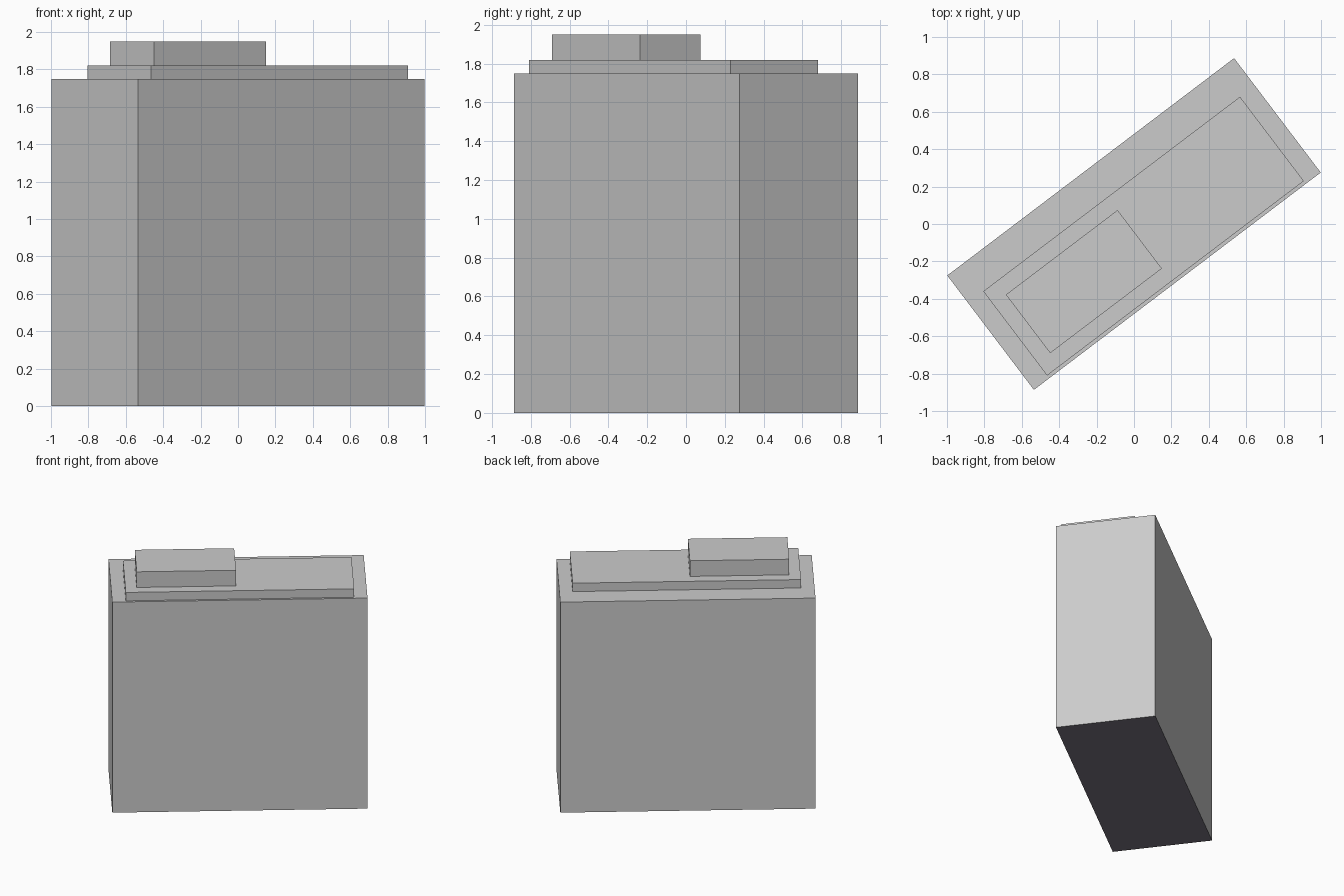
import bpy
import bmesh
from math import radians
from mathutils import Matrix

default = bpy.data.objects.get("Cube")
if default:
    bpy.data.objects.remove(default, do_unlink=True)

TURN = Matrix.Rotation(radians(37.15), 4, 'Z')


def make_material(name, color):
    mat = bpy.data.materials.new(name)
    mat.use_nodes = True
    mat.diffuse_color = color
    mat.node_tree.nodes["Principled BSDF"].inputs["Base Color"].default_value = color
    return mat


wall_grey = make_material("light grey", (0.6, 0.6, 0.6, 1))
base_grey = make_material("dark violet grey", (0.19, 0.175, 0.216, 1))


def block(name, center, size, bottom, top):
    """Flat-sided box turned to the shared building angle."""
    bm = bmesh.new()
    bmesh.ops.create_cube(bm, size=1)
    bmesh.ops.scale(bm, vec=(*size, top - bottom), verts=bm.verts)
    bmesh.ops.transform(bm, matrix=TURN, verts=bm.verts)
    bmesh.ops.translate(bm, vec=(*center, (top + bottom) / 2), verts=bm.verts)
    bm.normal_update()
    # Only the underside resting on the ground is dark
    for face in bm.faces:
        face.material_index = int(bottom == 0 and face.normal.z < -0.5)
    mesh = bpy.data.meshes.new(name)
    bm.to_mesh(mesh)
    bm.free()
    mesh.materials.append(wall_grey)
    mesh.materials.append(base_grey)
    obj = bpy.data.objects.new(name, mesh)
    bpy.context.collection.objects.link(obj)
    return obj


# Main body, low raised roof, and rooftop room
block("main_building", (0, 0), (1.924, 0.767), 0, 1.75)
block("roof_platform", (0.051, -0.065), (1.722, 0.565), 1.75, 1.82)
block("rooftop_room", (-0.268, -0.308), (0.749, 0.392), 1.82, 1.95)
